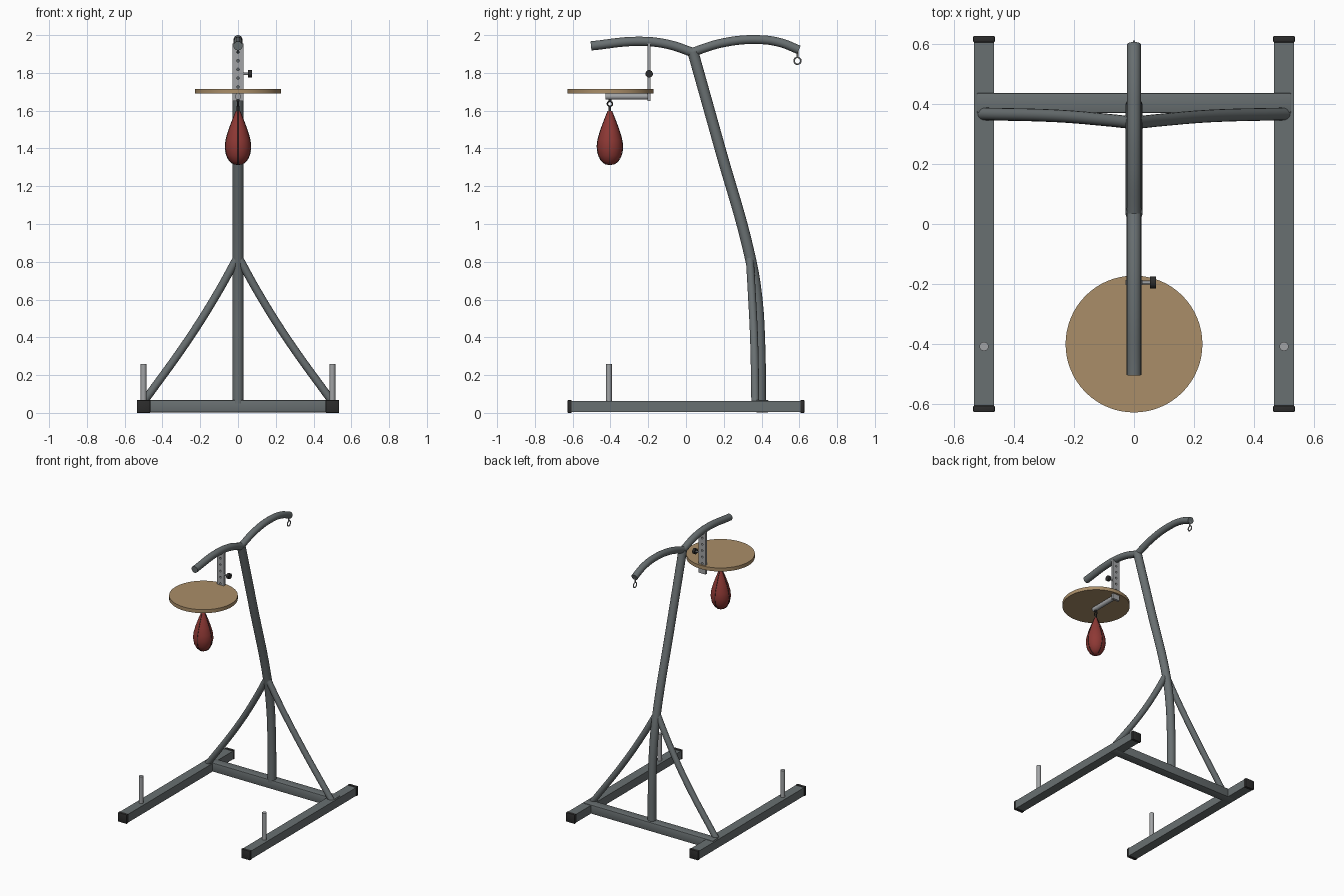
import bpy, bmesh, math
from mathutils import Matrix, Vector

if "Cube" in bpy.data.objects:
    bpy.data.objects.remove(bpy.data.objects["Cube"], do_unlink=True)


def material(name, r, g, b):
    m = bpy.data.materials.new(name)
    m.use_nodes = True
    m.diffuse_color = (r, g, b, 1)
    m.node_tree.nodes["Principled BSDF"].inputs["Base Color"].default_value = (r, g, b, 1)
    return m


SLATE = material("slate steel", 0.14, 0.16, 0.165)
BLACK = material("black rubber", 0.025, 0.025, 0.025)
STEEL = material("light steel", 0.36, 0.37, 0.38)
WOOD = material("tan wood", 0.40, 0.27, 0.14)
RED = material("red leather", 0.27, 0.04, 0.035)


def finish(obj, name, mat, smooth=True):
    obj.name = name
    obj.data.materials.clear()
    obj.data.materials.append(mat)
    if smooth:
        bpy.ops.object.select_all(action='DESELECT')
        obj.select_set(True)
        bpy.context.view_layer.objects.active = obj
        bpy.ops.object.shade_smooth_by_angle(angle=math.radians(40))
    return obj


def box(name, lo, hi, mat, bevel=0.0):
    lo, hi = Vector(lo), Vector(hi)
    bpy.ops.mesh.primitive_cube_add(size=1, location=(lo + hi) / 2)
    obj = bpy.context.object
    obj.data.transform(Matrix.Diagonal((*(hi - lo), 1)))
    if bevel:
        mod = obj.modifiers.new("soft edges", 'BEVEL')
        mod.width, mod.segments = bevel, 2
        bpy.ops.object.modifier_apply(modifier=mod.name)
    return finish(obj, name, mat, bool(bevel))


def rod(name, start, end, radius, mat, sides=20):
    a, b = Vector(start), Vector(end)
    bpy.ops.mesh.primitive_cylinder_add(vertices=sides, radius=radius, depth=(b - a).length,
                                        location=(a + b) / 2)
    obj = bpy.context.object
    obj.rotation_euler = (b - a).to_track_quat('Z', 'Y').to_euler()
    return finish(obj, name, mat)


def tube(name, points, radius, mat, sides=6):
    curve = bpy.data.curves.new(name, 'CURVE')
    curve.dimensions = '3D'
    curve.bevel_depth, curve.bevel_resolution = radius, sides
    curve.resolution_u, curve.use_fill_caps = 12, True
    spline = curve.splines.new('BEZIER')
    spline.bezier_points.add(len(points) - 1)
    for bp, p in zip(spline.bezier_points, points):
        bp.co = p
        bp.handle_left_type = bp.handle_right_type = 'AUTO'
    obj = bpy.data.objects.new(name, curve)
    bpy.context.collection.objects.link(obj)
    bpy.ops.object.select_all(action='DESELECT')
    obj.select_set(True)
    bpy.context.view_layer.objects.active = obj
    bpy.ops.object.convert(target='MESH')
    return finish(bpy.context.object, name, mat)


def ring(name, center, radius, thick, mat, rotation):
    bpy.ops.mesh.primitive_torus_add(location=center, rotation=rotation, major_radius=radius,
                                     minor_radius=thick, major_segments=24, minor_segments=8)
    return finish(bpy.context.object, name, mat)


# Base frame: side rails with end caps, pegs and curved braces
for side, s in (("left", 1), ("right", -1)):
    x = 0.5 * s
    box(side + "_rail", (x - 0.034, -0.61, 0.004), (x + 0.034, 0.61, 0.064), SLATE)
    for end, y in (("front", -0.616), ("back", 0.616)):
        box(f"{side}_{end}_cap", (x - 0.036, y - 0.011, 0), (x + 0.036, y + 0.011, 0.068), BLACK, 0.004)
    rod(side + "_peg", (x, -0.408, 0.06), (x, -0.408, 0.26), 0.015, STEEL)
    tube(side + "_brace", [(s * 0.505, 0.367, 0.05), (s * 0.255, 0.36, 0.4),
                           (s * 0.105, 0.348, 0.64), (0, 0.337, 0.83)], 0.021, SLATE)
box("cross_beam", (-0.524, 0.37, 0.003), (0.524, 0.437, 0.068), SLATE, 0.005)

# Leaning post and the two arched boom arms
tube("post", [(0, 0.394, 0.05), (0, 0.391, 0.35), (0, 0.374, 0.62), (0, 0.338, 0.83),
              (0, 0.18, 1.4), (0, 0.037, 1.91)], 0.029, SLATE)
tube("front_arm", [(0, -0.503, 1.943), (0, -0.25, 1.967), (0, -0.1, 1.952),
                   (0, 0.045, 1.905)], 0.0245, SLATE)
tube("back_arm", [(0, 0.02, 1.905), (0, 0.2, 1.96), (0, 0.385, 1.976), (0, 0.5, 1.96),
                  (0, 0.598, 1.922)], 0.0235, SLATE)

# Hanging eye at the back
rod("eye_stem", (0, 0.59, 1.925), (0, 0.59, 1.884), 0.005, STEEL, 10)
ring("hanging_eye", (0, 0.59, 1.864), 0.018, 0.004, STEEL, (0, math.pi / 2, 0))

# Perforated height plate with its clamp knob
plate = box("height_plate", (-0.028, -0.204, 1.65), (0.028, -0.187, 1.955), STEEL)
bm = bmesh.new()
for i in range(6):
    place = Matrix.Translation((0, -0.195, 1.68 + 0.046 * i)) @ Matrix.Rotation(math.pi / 2, 4, 'X')
    bmesh.ops.create_cone(bm, cap_ends=True, segments=12, radius1=0.007, radius2=0.007,
                          depth=0.06, matrix=place)
cut_mesh = bpy.data.meshes.new("hole_cutter")
bm.to_mesh(cut_mesh)
bm.free()
cutter = bpy.data.objects.new("hole_cutter", cut_mesh)
bpy.context.collection.objects.link(cutter)
cutter.hide_render = True
holes = plate.modifiers.new("holes", 'BOOLEAN')
holes.object, holes.operation, holes.solver = cutter, 'DIFFERENCE', 'EXACT'
bpy.context.view_layer.objects.active = plate
bpy.ops.object.modifier_apply(modifier=holes.name)
bpy.data.objects.remove(cutter, do_unlink=True)
rod("knob_stem", (0.02, -0.195, 1.795), (0.058, -0.195, 1.795), 0.006, STEEL, 12)
rod("knob", (0.054, -0.195, 1.795), (0.073, -0.195, 1.795), 0.02, BLACK, 16)

# Round board and the arm beneath it
rod("board", (0, -0.4, 1.69), (0, -0.4, 1.716), 0.228, WOOD, 64)
rod("board_arm", (0, -0.425, 1.675), (0, -0.187, 1.675), 0.017, STEEL)

# Swivel: stem, ring and loop
rod("swivel_stem", (0, -0.403, 1.67), (0, -0.403, 1.648), 0.008, BLACK, 12)
ring("swivel_ring", (0, -0.403, 1.636), 0.013, 0.004, BLACK, (0, math.pi / 2, 0))
rod("bag_loop", (0, -0.403, 1.626), (0, -0.403, 1.59), 0.007, BLACK, 12)

# Teardrop bag turned from a profile, with four thin seams
profile = [(0, 1.311), (0.022, 1.316), (0.043, 1.332), (0.06, 1.362), (0.068, 1.405),
           (0.064, 1.445), (0.05, 1.495), (0.033, 1.542), (0.018, 1.58), (0.011, 1.598), (0, 1.6)]
bm = bmesh.new()
verts = [bm.verts.new((r, 0, z)) for r, z in profile]
edges = [bm.edges.new(pair) for pair in zip(verts, verts[1:])]
bmesh.ops.spin(bm, geom=verts + edges, axis=(0, 0, 1), cent=(0, 0, 0), angle=math.tau,
               steps=32, use_duplicate=False)
bmesh.ops.remove_doubles(bm, verts=bm.verts, dist=0.0005)
bmesh.ops.recalc_face_normals(bm, faces=bm.faces)
bag_mesh = bpy.data.meshes.new("speed_bag")
bm.to_mesh(bag_mesh)
bm.free()
bag = bpy.data.objects.new("speed_bag", bag_mesh)
bag.location = (0, -0.403, 0)
bpy.context.collection.objects.link(bag)
finish(bag, "speed_bag", RED)
for i in range(4):
    a = i * math.pi / 2
    tube(f"bag_seam_{i + 1}", [(r * math.cos(a), r * math.sin(a) - 0.403, z)
                               for r, z in profile[1:-1]], 0.0018, BLACK, 1)
